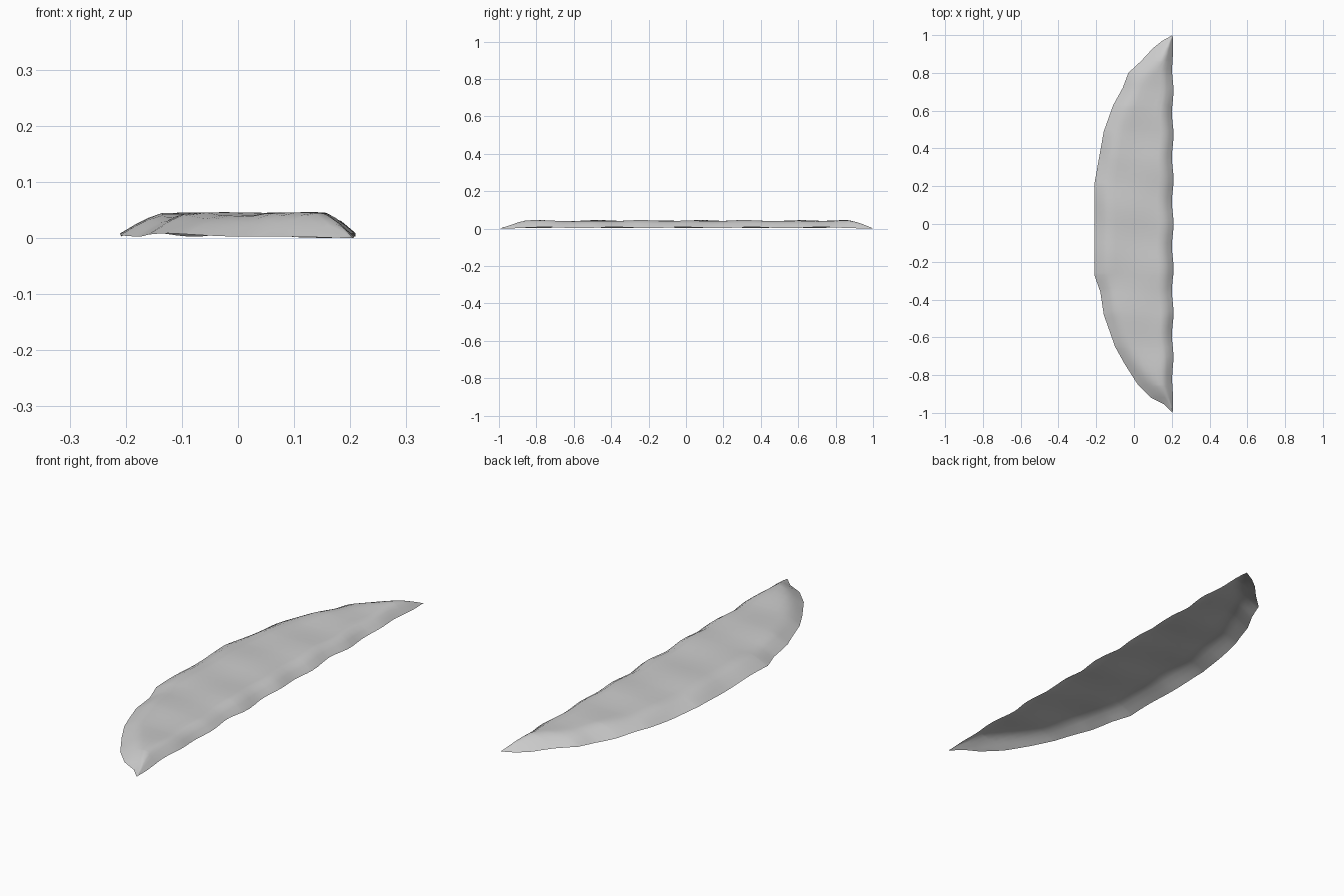
import bpy, bmesh, math
from mathutils import Vector
from mathutils.geometry import intersect_point_line

if "Cube" in bpy.data.objects:
    bpy.data.objects.remove(bpy.data.objects["Cube"])

# Curved left outline from the back tip to the front tip (x, y)
LEFT = [(0.205, 1.0), (0.15, 0.97), (0.10, 0.93), (0.04, 0.865), (-0.03, 0.80),
        (-0.06, 0.72), (-0.11, 0.63), (-0.16, 0.49), (-0.185, 0.35), (-0.21, 0.21),
        (-0.208, 0.0), (-0.21, -0.27), (-0.178, -0.36), (-0.16, -0.48), (-0.10, -0.65),
        (-0.05, -0.74), (0.02, -0.85), (0.09, -0.92), (0.16, -0.955), (0.205, -1.0)]


def right_x(y):
    """Slightly wavy straight edge."""
    return 0.205 + 0.005 * math.cos(y * 2 * math.pi / 0.235) * (1 - abs(y) ** 6)


def left_x(y):
    for (xa, ya), (xb, yb) in zip(LEFT, LEFT[1:]):
        if yb <= y <= ya:
            return xa + (xb - xa) * (ya - y) / (ya - yb)
    return 0.205


def edge_distance(p):
    best = 9.0
    for a, b in zip(LEFT, LEFT[1:]):
        a, b = Vector(a), Vector(b)
        t = max(0, min(1, intersect_point_line(p, a, b)[1]))
        best = min(best, (p - a.lerp(b, t)).length)
    return best


def height(x, y):
    """Low plateau with sloping borders and gentle ripples."""
    left = edge_distance(Vector((x, y))) / 0.075
    right = max(0, right_x(y) - x) / 0.05
    s = min(1, left, right)
    s = s * (1.25 - 0.25 * s * s) if s < 1 else 1
    rim = 0.007 + 0.003 * math.sin(y * 17 + x * 9) - 0.004 * max(0, abs(y) - 0.9) * 10
    top = 0.044 + 0.002 * math.sin(y * 23 + x * 6) + 0.0015 * math.sin(y * 11 - x * 15)
    return max(0, rim) * (1 - s) + top * min(1, s)


# Open shell made of cross rows between the two edges
rows = sorted({y for _, y in LEFT} | {round(-0.98 + 0.04 * i, 3) for i in range(50)})
cols = [0, 0.06, 0.12, 0.18, 0.27, 0.38, 0.5, 0.62, 0.73, 0.81, 0.87, 0.94, 1]
bm = bmesh.new()
grid = []
for y in rows:
    a, b = left_x(y), right_x(y)
    if abs(y) == 1:
        a = b = 0.205
    grid.append([bm.verts.new((a + (b - a) * t, y, height(a + (b - a) * t, y))) for t in cols])
for r0, r1 in zip(grid, grid[1:]):
    for i in range(len(cols) - 1):
        bm.faces.new((r0[i], r0[i + 1], r1[i + 1], r1[i]))
bmesh.ops.remove_doubles(bm, verts=bm.verts, dist=0.0005)
bmesh.ops.dissolve_degenerate(bm, edges=bm.edges, dist=0.0001)
for f in bm.faces:
    f.smooth = True
    if f.normal.z < 0:
        f.normal_flip()

# Rest the lowest rim point on the ground
low = min(v.co.z for v in bm.verts)
for v in bm.verts:
    v.co.z -= low

mesh = bpy.data.meshes.new("ground_mound")
bm.to_mesh(mesh)
bm.free()
mound = bpy.data.objects.new("ground_mound", mesh)
bpy.context.collection.objects.link(mound)

grey = bpy.data.materials.new("light grey")
grey.diffuse_color = (0.6, 0.6, 0.6, 1)
grey.use_nodes = True
grey.node_tree.nodes["Principled BSDF"].inputs["Base Color"].default_value = grey.diffuse_color
mesh.materials.append(grey)
